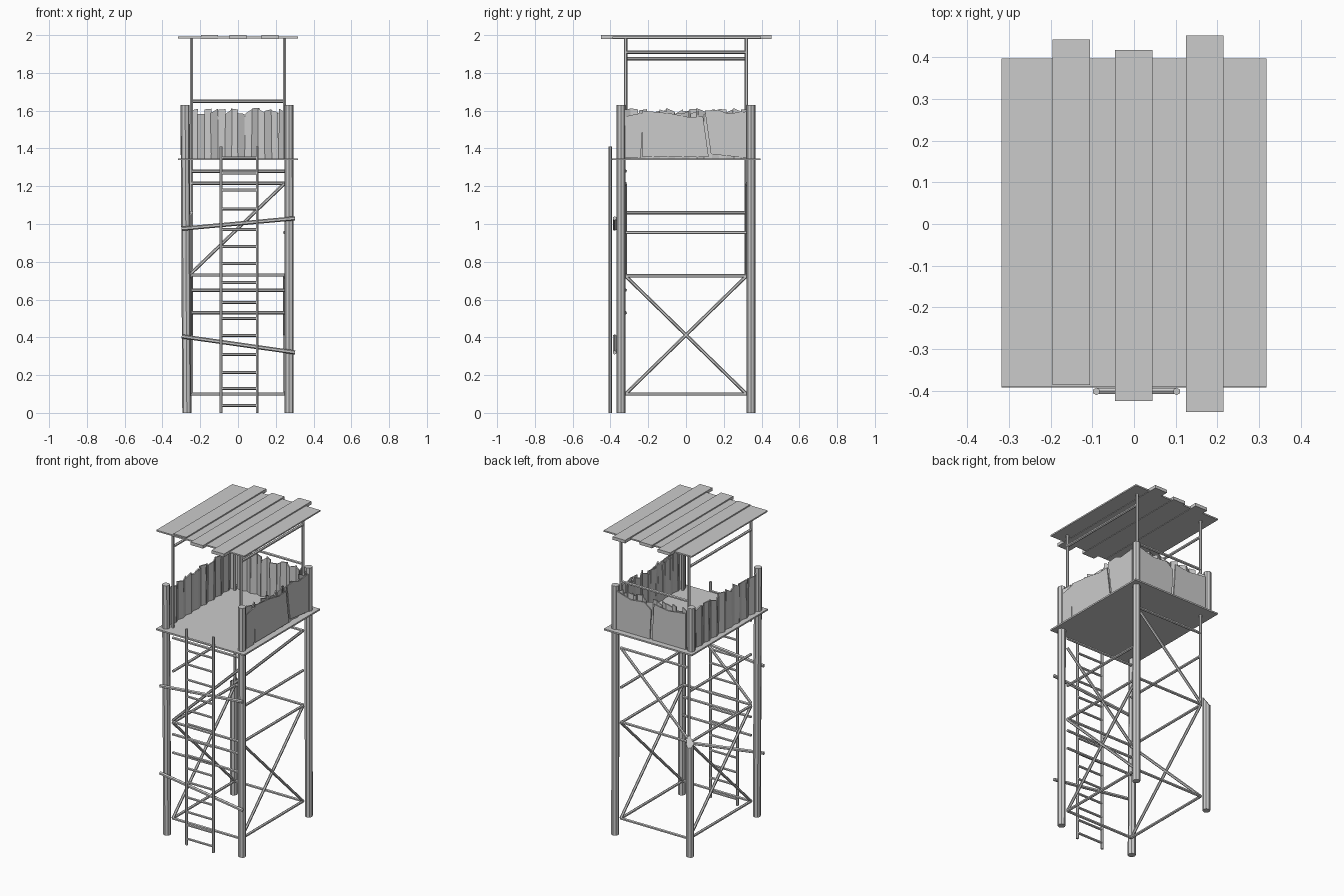
import bpy, bmesh, math, random
from mathutils import Vector, Matrix

if "Cube" in bpy.data.objects:
    bpy.data.objects.remove(bpy.data.objects["Cube"])

random.seed(4)


def finish(bm, name):
    bmesh.ops.recalc_face_normals(bm, faces=bm.faces)
    mesh = bpy.data.meshes.new(name)
    bm.to_mesh(mesh)
    bm.free()
    obj = bpy.data.objects.new(name, mesh)
    bpy.context.collection.objects.link(obj)
    return obj


def rod(bm, a, b, r, sides=6, r2=None):
    a, b = Vector(a), Vector(b)
    d = b - a
    m = Matrix.Translation((a + b) / 2) @ d.to_track_quat('Z', 'Y').to_matrix().to_4x4()
    return bmesh.ops.create_cone(bm, cap_ends=True, segments=sides, radius1=r,
                                 radius2=r if r2 is None else r2,
                                 depth=d.length, matrix=m)['verts']


def rods(name, segs, r, sides=6):
    bm = bmesh.new()
    for a, b in segs:
        rod(bm, a, b, r, sides)
    return finish(bm, name)


def box(bm, lo, hi):
    lo, hi = Vector(lo), Vector(hi)
    m = Matrix.Translation((lo + hi) / 2) @ Matrix.Diagonal((*(hi - lo), 1))
    bmesh.ops.create_cube(bm, size=1, matrix=m)


def prism(bm, pts, offset):
    # flat outline thickened along an offset vector
    f = bm.faces.new([bm.verts.new(p) for p in pts])
    ext = bmesh.ops.extrude_face_region(bm, geom=[f], use_keep_orig=True)
    bmesh.ops.translate(bm, vec=offset,
                        verts=[v for v in ext['geom'] if isinstance(v, bmesh.types.BMVert)])


# Corner posts; the back left one is broken off halfway, leaving a splintered stub
bm = bmesh.new()
for x, y in ((-1, -1), (1, -1), (1, 1)):
    xt = 0.28 if x < 0 else 0.27
    rod(bm, (x * 0.271, y * 0.344, 0), (x * xt, y * 0.344, 1.63), 0.024, 8)
rod(bm, (-0.279, 0.344, 1.34), (-0.28, 0.344, 1.63), 0.024, 8)
finish(bm, "corner_posts")
bm = bmesh.new()
for v in rod(bm, (-0.271, 0.344, 0), (-0.271, 0.344, 0.74), 0.024, 8):
    if v.co.z > 0.5:
        v.co.z += random.uniform(-0.03, 0.03) + (0.02 if v.co.y < 0.34 else 0)
finish(bm, "broken_post")

# Thin poles carrying the roof
PX, PY = 0.247, 0.32
rods("roof_poles", [((x * PX, y * PY, 0.72 if (x, y) == (-1, 1) else 1.34), (x * PX, y * PY, 1.985))
                    for x in (-1, 1) for y in (-1, 1)], 0.009)

# Platform and roof
bm = bmesh.new()
box(bm, (-0.318, -0.392, 1.338), (0.318, 0.394, 1.348))
finish(bm, "platform")
bm = bmesh.new()
box(bm, (-0.318, -0.39, 1.983), (0.318, 0.396, 1.992))
finish(bm, "roof_deck")
bm = bmesh.new()
for x, y0, y1 in ((-0.15, -0.386, 0.442), (-0.001, -0.424, 0.417), (0.169, -0.45, 0.452)):
    box(bm, (x - 0.045, y0, 1.98), (x + 0.045, y1, 2.0))
finish(bm, "roof_planks")

# Horizontal rails
rails = [((-PX, y, z), (PX, y, z)) for y, levels in
         ((-PY, (1.28, 0.65, 0.53, 0.73, 0.1)), (PY, (1.65, 1.215, 0.73, 0.1))) for z in levels]
rails += [((x, -PY, z), (x, PY, z)) for x, levels in
          ((PX, (1.91, 0.955, 0.725, 0.1)), (-PX, (1.875, 1.06, 0.725, 0.1))) for z in levels]
rods("rails", rails, 0.009)

# Diagonal braces: crosses on both sides, single ones front and back
braces = [((x, s * PY, 0.1), (x, -s * PY, 0.725)) for x in (-PX, PX) for s in (-1, 1)]
braces += [((-PX, y, 0.74), (PX, y, 1.215)) for y in (-PY, PY)]
rods("diagonal_braces", braces, 0.009)

# Crooked bars holding the ladder
rods("ladder_supports", [((-0.298, -0.378, 0.975), (0.302, -0.378, 1.03)),
                         ((-0.298, -0.378, 0.405), (0.302, -0.378, 0.32))], 0.011)

# Ladder
rods("ladder_rails", [((x, -0.401, 0), (x, -0.401, 1.41)) for x in (-0.09, 0.102)], 0.009)
rods("ladder_rungs", [((-0.09, -0.4, z), (0.102, -0.4, z)) for z in
                      (0.04, 0.13, 0.215, 0.31, 0.41, 0.5, 0.585, 0.69, 0.79, 0.88,
                       0.97, 1.08, 1.18, 1.27, 1.35)], 0.008)


# Palisade of uneven upright boards, laid along a line with each board a little twisted
def palisade(name, start, end, count):
    bm = bmesh.new()
    a, b = Vector(start), Vector(end)
    along = (b - a).normalized()
    out = along.cross(Vector((0, 0, 1)))
    w = (b - a).length / count
    for i in range(count):
        c = a + along * w * (i + 0.5)
        twist = out * random.uniform(0.004, 0.009) * (1 if i % 2 else -1)
        e = along * w * 0.53
        lean = along * random.uniform(-0.006, 0.006)
        up0, up1 = (Vector((0, 0, random.uniform(0.235, 0.268))) for _ in range(2))
        p, q = c - e - twist, c + e + twist
        prism(bm, [p, q, q + lean + up1, p + lean + up0], out * 0.008)
    return finish(bm, name)


Z = 1.346
palisade("left_palisade", (-0.277, 0.33, Z), (-0.277, -0.33, Z), 17)
palisade("right_palisade", (0.265, -0.33, Z), (0.265, 0.33, Z), 17)
palisade("back_palisade", (0.25, 0.34, Z), (-0.25, 0.34, Z), 14)

# Flat cracked panels nailed on the outside of the right and back palisades
bm = bmesh.new()
for pts in ([(-0.23, 1.355), (0.12, 1.355), (0.09, 1.57), (0.02, 1.565), (-0.08, 1.585), (-0.23, 1.6)],
            [(0.132, 1.37), (0.32, 1.35), (0.32, 1.595), (0.22, 1.585), (0.17, 1.605), (0.1, 1.6)],
            [(-0.32, 1.35), (-0.24, 1.35), (-0.225, 1.59), (-0.32, 1.57)]):
    prism(bm, [(0.279, y, z) for y, z in pts], (0.006, 0, 0))
finish(bm, "right_panels")
bm = bmesh.new()
for pts in ([(0.25, 1.35), (0.01, 1.35), (0.0, 1.54), (0.05, 1.58), (0.15, 1.57), (0.25, 1.6)],
            [(-0.005, 1.35), (-0.25, 1.35), (-0.25, 1.585), (-0.12, 1.57), (-0.02, 1.585)]):
    prism(bm, [(x, 0.354, z) for x, z in pts], (0, 0.006, 0))
finish(bm, "back_panels")
